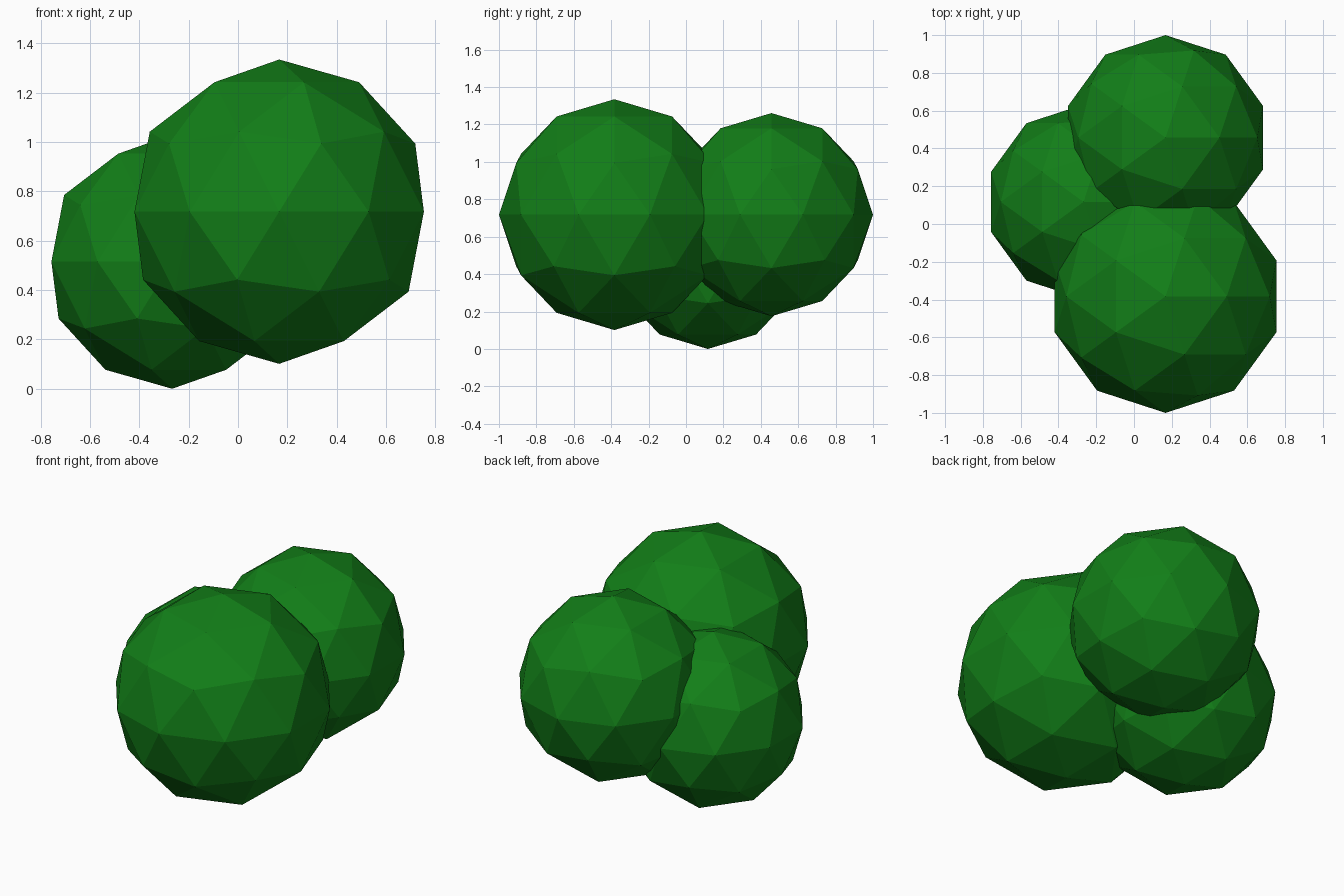
import bpy

if "Cube" in bpy.data.objects:
    bpy.data.objects.remove(bpy.data.objects["Cube"])

# Dark green foliage colour
green = bpy.data.materials.new("leaf_green")
green.diffuse_color = (0.006, 0.21, 0.009, 1.0)
green.use_nodes = True
green.node_tree.nodes["Principled BSDF"].inputs["Base Color"].default_value = green.diffuse_color


def leaf_ball(name, centre, radius):
    bpy.ops.mesh.primitive_ico_sphere_add(subdivisions=2, radius=radius, location=centre)
    ball = bpy.context.object
    ball.name = name
    ball.data.materials.append(green)
    bpy.ops.object.shade_flat()


# Three overlapping low-poly clumps of the bush
leaf_ball("front_clump", (0.167, -0.383, 0.718), 0.617)
leaf_ball("back_clump", (0.167, 0.457, 0.718), 0.543)
leaf_ball("side_clump", (-0.267, 0.117, 0.515), 0.515)
